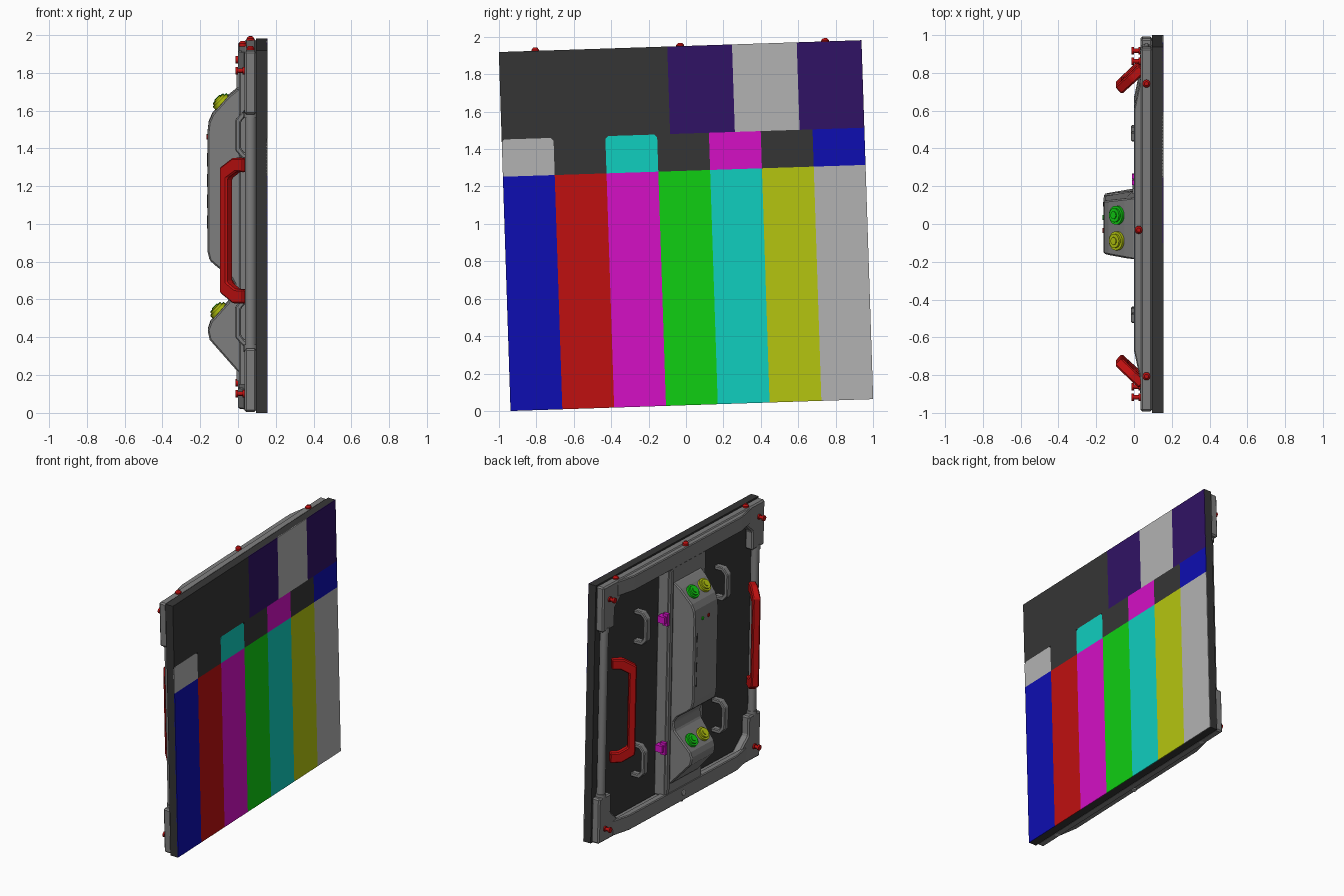
import bpy, bmesh, math
from mathutils import Matrix, Vector

if "Cube" in bpy.data.objects:
    bpy.data.objects.remove(bpy.data.objects["Cube"])

# Whole panel is built upright around its centre, then leaned slightly about x
PANEL = Matrix.Translation((0, 0, 0.991)) @ Matrix.Rotation(math.radians(1.87), 4, 'X')

COLOURS = {
    "dark": (0.036, 0.036, 0.036), "body_grey": (0.21, 0.21, 0.21),
    "light_grey": (0.45, 0.45, 0.45), "red": (0.52, 0.005, 0.005),
    "green": (0.005, 0.62, 0.006), "yellow": (0.46, 0.56, 0.005),
    "cyan": (0.005, 0.62, 0.52), "magenta": (0.66, 0.005, 0.56),
    "blue": (0.004, 0.004, 0.44), "purple": (0.03, 0.006, 0.13)}
MATS = {}
for cname, rgb in COLOURS.items():
    MATS[cname] = bpy.data.materials.new(cname)
    MATS[cname].diffuse_color = (*rgb, 1)


def finish(name, bm, mat, bevel=0, smooth=False):
    bmesh.ops.recalc_face_normals(bm, faces=bm.faces)
    bm.transform(PANEL)
    me = bpy.data.meshes.new(name)
    bm.to_mesh(me)
    bm.free()
    me.materials.append(MATS[mat])
    if smooth:
        me.shade_smooth()
        me.set_sharp_from_angle(angle=math.radians(35))
    ob = bpy.data.objects.new(name, me)
    bpy.context.collection.objects.link(ob)
    if bevel:
        m = ob.modifiers.new("bevel", 'BEVEL')
        m.width, m.segments, m.limit_method = bevel, 1, 'ANGLE'
    return ob


def prism(name, pts, axis, a, b, mat, bevel=0, matrix=None, warp=None):
    """Extrude a 2D outline along one axis from a to b."""
    place = {'x': lambda p, t: (t, p[0], p[1]),
             'y': lambda p, t: (p[0], t, p[1]),
             'z': lambda p, t: (p[0], p[1], t)}[axis]
    bm = bmesh.new()
    lo = [bm.verts.new(place(p, a)) for p in pts]
    hi = [bm.verts.new(place(p, b)) for p in pts]
    bm.faces.new(lo)
    bm.faces.new(hi)
    n = len(pts)
    for i in range(n):
        j = (i + 1) % n
        bm.faces.new((lo[i], lo[j], hi[j], hi[i]))
    if warp:
        for v in bm.verts:
            warp(v)
    if matrix:
        bm.transform(matrix)
    return finish(name, bm, mat, bevel)


def box(name, x, y, z, mat, bevel=0):
    pts = [(y[0], z[0]), (y[1], z[0]), (y[1], z[1]), (y[0], z[1])]
    return prism(name, pts, 'x', x[0], x[1], mat, bevel)


def disc(name, base, direction, r, depth, mat, r2=None, segs=20):
    """Cylinder standing on base, pointing along direction."""
    d = Vector(direction).normalized()
    m = (Matrix.Translation(Vector(base) + d * depth / 2)
         @ d.to_track_quat('Z', 'Y').to_matrix().to_4x4())
    bm = bmesh.new()
    bmesh.ops.create_cone(bm, cap_ends=True, segments=segs, radius1=r,
                          radius2=r if r2 is None else r2, depth=depth, matrix=m)
    return finish(name, bm, mat, smooth=True)


def mirrored(half):
    """Outline given for the positive second coordinate, closed by mirroring."""
    return half + [(p, -q) for p, q in reversed(half)]


# Display slab and the test pattern plates on its front
W, H = 0.97, 0.96
box("display_slab", (0.095, 0.153), (-W, W), (-H, H), "dark")
bar = 2 * W / 7
ROW1, ROW2 = 0.293, 0.492


def plate(name, u0, u1, v0, v1, mat, c=0.0):
    pts = [(u0, v0), (u1, v0), (u1, v1 - c), (u1 - c, v1), (u0 + c, v1), (u0, v1 - c)]
    if not c:
        pts = [(u0, v0), (u1, v0), (u1, v1), (u0, v1)]
    prism(name, pts, 'x', 0.152, 0.157, mat)


for i, col in enumerate(["blue", "red", "magenta", "green", "cyan", "yellow", "light_grey"]):
    plate("tall_bar", -W + i * bar, -W + (i + 1) * bar, -H, ROW1, col)
chips = ["light_grey", "dark", "cyan", "dark", "magenta", "dark", "blue"]
for i, col in enumerate(chips):
    plate("short_bar", -W + i * bar, -W + (i + 1) * bar, ROW1, ROW2, col,
          0.015 if i in (0, 2) else 0)
plate("top_dark_field", -W, -0.069, ROW2, H, "dark")
for i, col in enumerate(["purple", "light_grey", "purple"]):
    plate("top_block", -0.069 + i * 0.3463, -0.069 + (i + 1) * 0.3463, ROW2, H, col)

# Rear frame: top and bottom rails with corner blocks and gussets
half = [(0.962, 0.955), (0.962, 0.62), (0.82, 0.62), (0.82, 0.76), (0.72, 0.85)]
outline = half + [(-u, v) for u, v in reversed(half)]
for s, word in ((1, "top"), (-1, "bottom")):
    prism(word + "_frame", [(u, s * v) for u, v in outline], 'x', 0.034, 0.097,
          "body_grey", 0.01)
    prism(word + "_rail", mirrored([(0.05, 0.8), (0.034, 0.8), (0.0, 0.64)]), 'z',
          s * 0.835, s * 0.948, "body_grey", 0.006)

# Side tubes with collars
for s in (1, -1):
    disc("side_tube", (0.066, s * 0.9, -0.64), (0, 0, 1), 0.03, 1.28, "body_grey", segs=16)
    for v in (-0.64, 0.60):
        disc("tube_collar", (0.066, s * 0.9, v), (0, 0, 1), 0.036, 0.04, "body_grey", segs=16)

# Red carrying handles, slanting inwards
grip = [(0.01, 0.385), (-0.07, 0.385), (-0.164, 0.33)]
inner = [(0.01, -0.31), (-0.05, -0.31), (-0.11, -0.275)]
for s in (1, -1):
    m = Matrix.Translation((0.037, s * 0.83, 0)) @ Matrix.Rotation(s * math.radians(43), 4, 'Z')
    prism("carry_handle", mirrored(grip) + mirrored(inner), 'y', -0.027, 0.027,
          "red", 0.008, m)

# Small grey grab handles on the back
outer = [(0.097, 0.125), (0.025, 0.125), (-0.015, 0.08)]
inner = [(0.097, -0.095), (0.035, -0.095), (0.015, -0.07)]
for s in (1, -1):
    for t in (1, -1):
        prism("grab_handle", mirrored(outer) + mirrored(inner), 'y', s * 0.48 - 0.025,
              s * 0.48 + 0.025, "body_grey", 0.006, Matrix.Translation((0, 0, t * 0.495)))

# Central column and its edge strip
box("centre_column", (0.004, 0.097), (-0.22, 0.22), (-0.85, 0.85), "body_grey", 0.008)
box("column_strip", (-0.008, 0.02), (0.185, 0.215), (-0.83, 0.83), "body_grey")


# Electronics housing: side profile, narrowing towards the back
def taper(v):
    v.co.y *= 1 + 0.9 * min(v.co.x, 0)


profile = [(0.02, 0.73), (0.0, 0.73), (-0.05, 0.69), (-0.135, 0.595), (-0.155, 0.55),
           (-0.162, 0.49), (-0.162, -0.13), (-0.15, -0.18), (-0.11, -0.215),
           (-0.04, -0.265), (-0.015, -0.31), (-0.025, -0.37), (-0.145, -0.505),
           (-0.161, -0.55), (-0.15, -0.6), (-0.0, -0.77), (0.02, -0.77)]
prism("housing", profile, 'y', -0.165, 0.165, "body_grey", 0.008, warp=taper)

# Round sockets on the two sloping faces
for x, v in ((-0.078, 0.644), (-0.092, -0.46)):
    for u, col in ((0.068, "green"), (-0.068, "yellow")):
        n = Vector((-0.7, 0, 0.7)).normalized()
        p = Vector((x, u, v))
        disc("socket_flange", p, n, 0.05, 0.028, col)
        disc("socket_ring", p + n * 0.028, n, 0.037, 0.012, col)
        disc("socket_core", p + n * 0.04, n, 0.02, 0.006, col)

# Status buttons and vent slots on the housing
disc("green_button", (-0.158, 0.05, 0.47), (-1, 0, 0), 0.013, 0.01, "green", segs=12)
disc("red_button", (-0.158, -0.02, 0.47), (-1, 0, 0), 0.013, 0.01, "red", segs=12)
for i in range(4):
    box("vent_slot", (-0.164, -0.16), (0.105, 0.115), (-0.02 + i * 0.11, 0.05 + i * 0.11), "dark")

# Magenta latches beside the column
for s in (1, -1):
    box("latch_body", (0.0, 0.06), (0.2, 0.27), (s * 0.48 - 0.025, s * 0.48 + 0.025), "magenta")
    box("latch_tab", (-0.01, 0.03), (0.225, 0.25), (s * 0.48 - 0.045, s * 0.48 + 0.045), "magenta")

# Red locating knobs: on the top edge and behind the corners, sockets below
for u, x in ((-0.775, 0.066), (0, 0.025), (0.775, 0.066)):
    disc("top_knob", (x, u, 0.945), (0, 0, 1), 0.021, 0.02, "red", segs=14)
    disc("top_knob_cap", (x, u, 0.965), (0, 0, 1), 0.021, 0.012, "red", 0.011, 14)
    disc("bottom_socket", (x, u, -0.945), (0, 0, -1), 0.018, 0.012, "light_grey", segs=14)
for s in (1, -1):
    for v in (0.85, -0.86):
        disc("corner_pin", (0.036, s * 0.89, v), (-1, 0, 0), 0.012, 0.04, "red", segs=12)
        disc("corner_pin_head", (0.0, s * 0.89, v), (-1, 0, 0), 0.02, 0.014, "red", segs=12)
        disc("corner_pin_base", (0.036, s * 0.89, v), (-1, 0, 0), 0.02, 0.012, "red", segs=12)
disc("rail_socket", (0.004, 0, -0.89), (-1, 0, 0), 0.02, 0.01, "light_grey", segs=14)

for m in bpy.data.materials:
    if m.users and not m.is_grease_pencil:
        m.use_nodes = True
        m.node_tree.nodes["Principled BSDF"].inputs["Base Color"].default_value = m.diffuse_color
